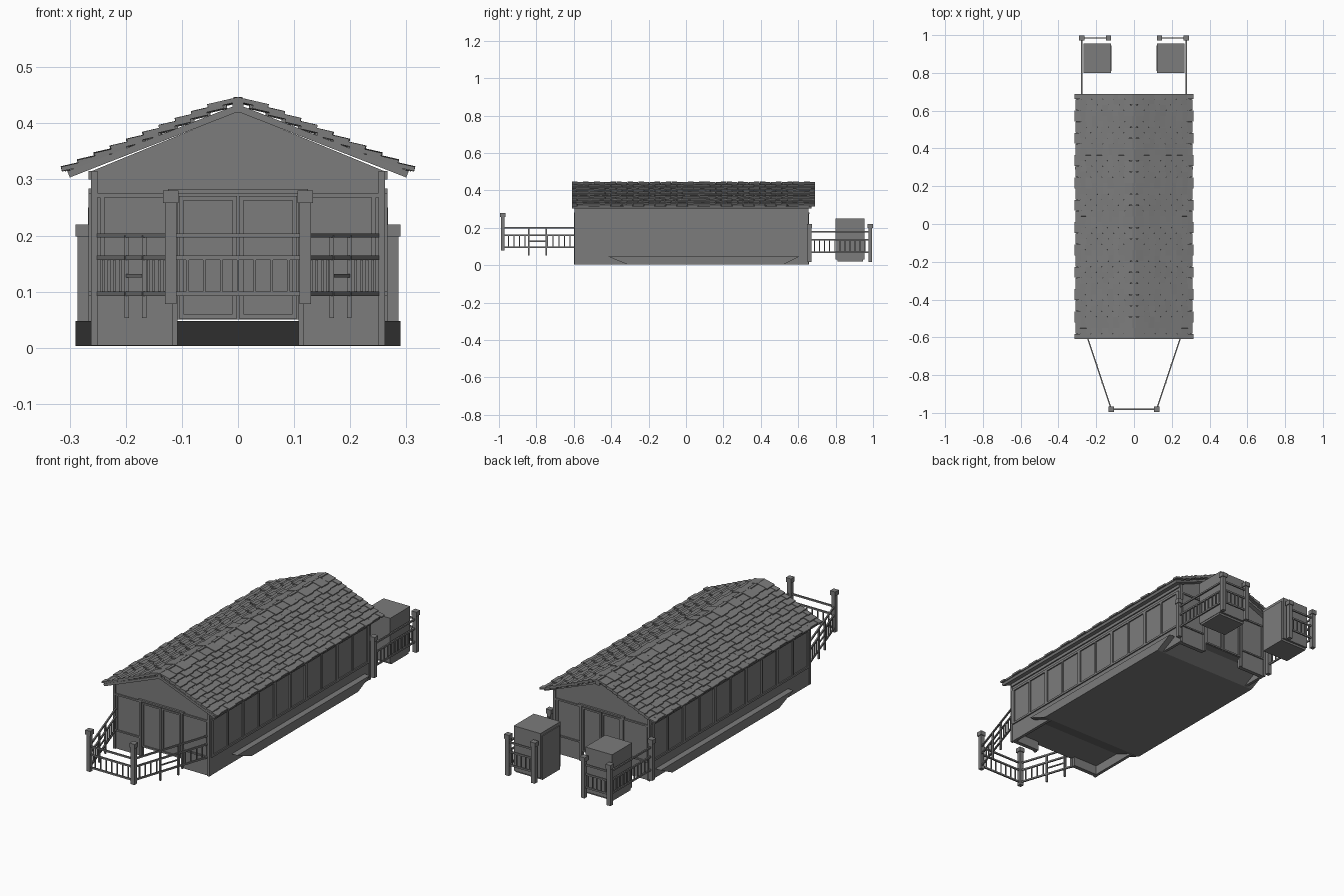
import bpy, bmesh, math, random
from mathutils import Vector, Matrix

random.seed(4)
if "Cube" in bpy.data.objects:
    bpy.data.objects.remove(bpy.data.objects["Cube"])

grey = bpy.data.materials.new("plain_grey")
grey.use_nodes = True
COLOUR = (0.2, 0.2, 0.2, 1)
grey.diffuse_color = COLOUR
grey.node_tree.nodes["Principled BSDF"].inputs["Base Color"].default_value = COLOUR


def finish(name, bm):
    bmesh.ops.recalc_face_normals(bm, faces=bm.faces)
    mesh = bpy.data.meshes.new(name)
    bm.to_mesh(mesh)
    bm.free()
    mesh.materials.append(grey)
    obj = bpy.data.objects.new(name, mesh)
    bpy.context.collection.objects.link(obj)
    return obj


def box(bm, x, y, z, rot=Matrix()):
    """Box from (low, high) ranges, or rotated about its own centre."""
    lo, hi = Vector((x[0], y[0], z[0])), Vector((x[1], y[1], z[1]))
    m = Matrix.Translation((lo + hi) / 2) @ rot @ Matrix.Diagonal((*(hi - lo), 1))
    bmesh.ops.create_cube(bm, size=1, matrix=m)


def beam(bm, a, b, w, h):
    """Rectangular bar between two points; w across, h upward."""
    a, b = Vector(a), Vector(b)
    d = b - a
    rot = d.to_track_quat('Y', 'Z').to_matrix().to_4x4()
    m = Matrix.Translation((a + b) / 2) @ rot @ Matrix.Diagonal((w, d.length, h, 1))
    bmesh.ops.create_cube(bm, size=1, matrix=m)


def prism(name, pts, axis, lo, hi):
    """Extrude a 2D outline along x or y."""
    bm = bmesh.new()
    place = (lambda u, v, t: (t, u, v)) if axis == 'x' else (lambda u, v, t: (u, t, v))
    face = bm.faces.new([bm.verts.new(place(u, v, lo)) for u, v in pts])
    ext = bmesh.ops.extrude_face_region(bm, geom=[face])
    step = Vector(place(0, 0, hi - lo))
    bmesh.ops.translate(bm, vec=step, verts=[g for g in ext["geom"] if isinstance(g, bmesh.types.BMVert)])
    return finish(name, bm)


def mirror(obj):
    mod = obj.modifiers.new("Mirror", 'MIRROR')
    mod.use_axis[0] = True
    return obj


FRONT, BACK, HALF = -0.59, 0.65, 0.26

# Hull with sloped ends, and the gabled cabin
prism("hull", [(-.31, .003), (.52, .003), (.61, .048), (-.42, .048)], 'x', -.29, .29)
prism("cabin", [(-HALF, .05), (HALF, .05), (HALF, .315), (0, .422), (-HALF, .315)], 'y', FRONT, BACK)

# Skirts and end wings reaching below the floor
bm = bmesh.new()
box(bm, (.245, HALF), (FRONT, BACK), (.004, .05))
for y in (FRONT, BACK - .02):
    box(bm, (.112, HALF), (y, y + .02), (.004, .05))
mirror(finish("skirts", bm))

# Side windows: sill, head and mullions, heavier at every second pane
bm = bmesh.new()
OUT = HALF + .006
box(bm, (HALF - .01, OUT), (FRONT + .01, BACK - .01), (.092, .102))
box(bm, (HALF - .01, OUT), (FRONT + .01, BACK - .01), (.272, .284))
box(bm, (HALF - .01, OUT), (FRONT, BACK), (.3, .315))
pitch = (BACK - FRONT - .03) / 10
for i in range(11):
    y = FRONT + .015 + i * pitch
    w = .009 if i % 2 == 0 else .004
    box(bm, (HALF - .01, OUT), (y - w, y + w), (.1, .275))
mirror(finish("side_window_frames", bm))

# Doors and windows on both ends
bm = bmesh.new()
for y, s in ((FRONT, -1), (BACK, 1)):
    def trim(x, z, depth=.006):
        box(bm, x, sorted((y - s * .005, y + s * depth)), z)
    trim((.25, .262), (.004, .315))
    trim((.112, .25), (.268, .276))
    trim((.112, .25), (.092, .099))
    trim((.238, .246), (.099, .268), .004)
    trim((.108, .118), (.004, .28), .008)
    trim((0, .125), (.275, .283), .01)
    for x in (.002, .097):
        trim((x, x + .008), (.052, .27))
    for z in (.052, .262):
        trim((.002, .105), (z, z + .008))
mirror(finish("end_doors_and_windows", bm))

# Roof boards, ridge beam
bm = bmesh.new()
beam(bm, (0, (FRONT + BACK) / 2, .427), (.302, (FRONT + BACK) / 2, .309), 1.28, .012)
mirror(finish("roof_boards", bm))
bm = bmesh.new()
for i in range(13):
    y = -.61 + i * .1
    box(bm, (-.01, .01), (y, y + .097), (.418, .441))
finish("ridge_cap", bm)

# Staggered courses of flat tiles
bm = bmesh.new()
tilt = Matrix.Rotation(math.atan(.23), 4, 'Y')
COUNT = 22
width = 1.3 / COUNT
for row in range(10):
    x, z = .055 + .029 * row, .43 - .0123 * row
    for k in range(COUNT + row % 2):
        y0 = -.61 + (k - .5 * (row % 2)) * width
        lo, hi = max(y0, -.61) + .001, min(y0 + width, .69) - .001
        drop = .005 * (k % 2) + random.uniform(0, .002)
        box(bm, (x - .058 - drop, x - drop), (lo, hi), (z + .002, z + .01),
            tilt @ Matrix.Rotation(random.uniform(-.03, .03), 4, 'X'))
mirror(finish("roof_tiles", bm))


def post(bm, x, y, lo, hi, r=.01):
    box(bm, (x - r, x + r), (y - r, y + r), (lo, hi - .02))
    box(bm, (x - r - .004, x + r + .004), (y - r - .004, y + r + .004), (hi - .022, hi))


def railing(bm, a, b, rails, count, skip=()):
    """Rails between two plan points, balusters between the lower two."""
    a, b = Vector((*a, 0)), Vector((*b, 0))
    up = Vector((0, 0, 1))
    for z in rails:
        beam(bm, a + up * z, b + up * z, .007, .008)
    for i in range(1, count):
        if i not in skip:
            p = a.lerp(b, i / count)
            box(bm, (p.x - .0025, p.x + .0025), (p.y - .0025, p.y + .0025), (rails[0], rails[1]))


# Front railing tapering forward, with a short ladder in each side
bm = bmesh.new()
RAILS = (.096, .16, .2)
tip, root = (.12, -.98), (.25, FRONT)
post(bm, *tip, .078, .28)
railing(bm, (0, -.98), tip, RAILS, 4)
railing(bm, tip, root, RAILS, 13, (5, 6, 7))
rungs = [Vector((*tip, 0)).lerp(Vector((*root, 0)), t) for t in (.36, .6)]
for p in rungs:
    box(bm, (p.x - .004, p.x + .004), (p.y - .004, p.y + .004), (.053, .2))
beam(bm, rungs[0] + Vector((0, 0, .128)), rungs[1] + Vector((0, 0, .128)), .005, .006)
box(bm, (-.002, .002), (-.982, -.978), (.096, .16))
mirror(finish("front_railing", bm))

# Back railing around each storage locker
bm = bmesh.new()
RAILS = (.07, .135, .18)
for x, y in ((.135, .985), (.276, .985), (.276, .66)):
    post(bm, x, y, .018, .22)
railing(bm, (.135, .985), (.276, .985), RAILS, 6)
railing(bm, (.276, .66), (.276, .985), RAILS, 12)
mirror(finish("back_railing", bm))

bm = bmesh.new()
box(bm, (.122, .267), (.8, .955), (.03, .25))
box(bm, (.118, .265), (.81, .945), (.02, .235))
mirror(finish("storage_lockers", bm))
